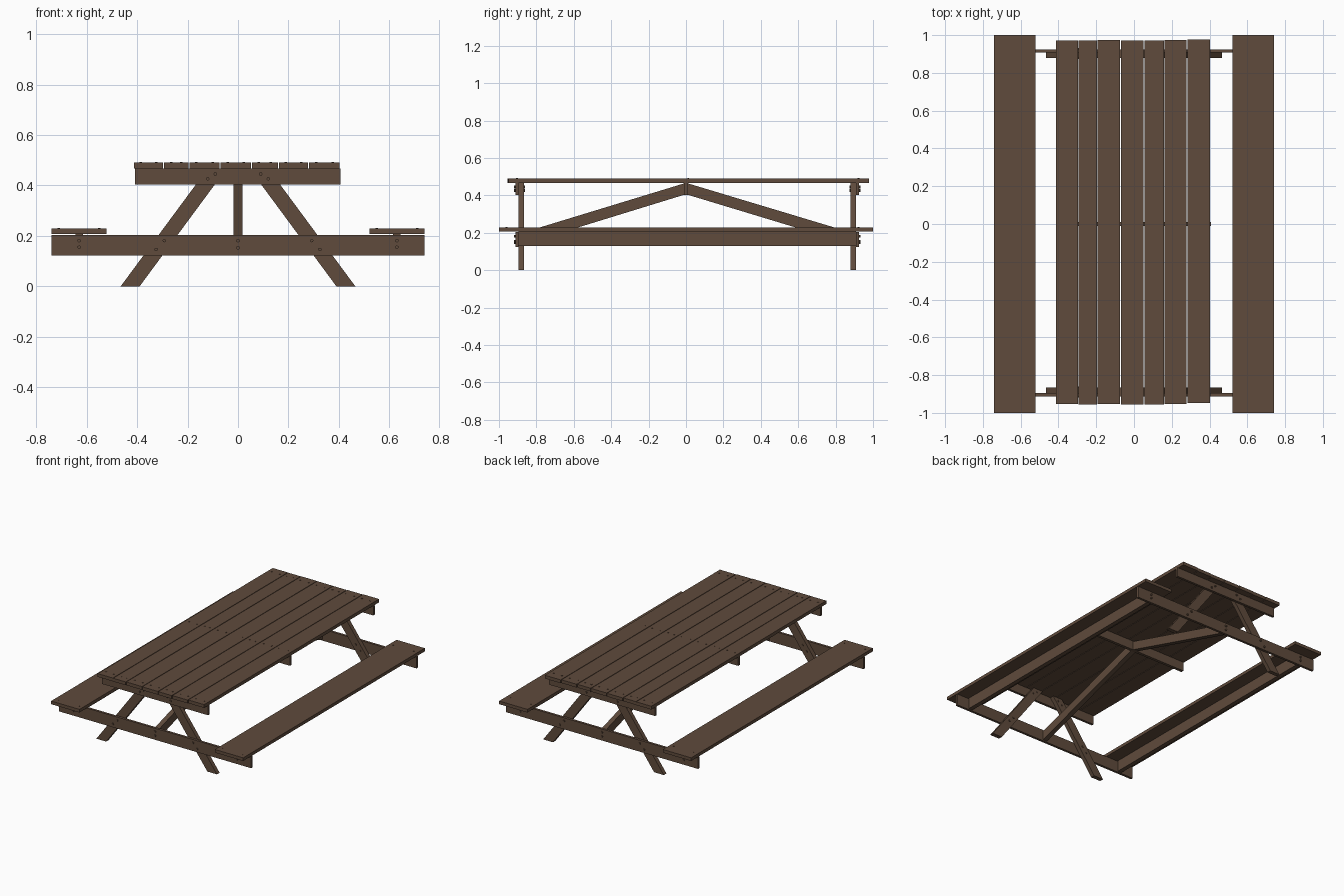
import bpy
import bmesh
import random
from mathutils import Matrix, Vector

random.seed(4)
cube = bpy.data.objects.get("Cube")
if cube:
    bpy.data.objects.remove(cube, do_unlink=True)

# One stained-wood colour for everything
wood = bpy.data.materials.new("dark_brown_wood")
wood.use_nodes = True
colour = (0.115, 0.070, 0.045, 1)
wood.diffuse_color = colour
bsdf = wood.node_tree.nodes["Principled BSDF"]
bsdf.inputs["Base Color"].default_value = colour
bsdf.inputs["Roughness"].default_value = 0.8


def finish(name, bm):
    bmesh.ops.recalc_face_normals(bm, faces=bm.faces)
    mesh = bpy.data.meshes.new(name)
    bm.to_mesh(mesh)
    bm.free()
    mesh.materials.append(wood)
    obj = bpy.data.objects.new(name, mesh)
    bpy.context.collection.objects.link(obj)
    return obj


def board(name, x, y, z):
    """Box given by its (low, high) range on each axis."""
    bm = bmesh.new()
    bmesh.ops.create_cube(bm, size=1)
    lows, highs = Vector((x[0], y[0], z[0])), Vector((x[1], y[1], z[1]))
    bmesh.ops.scale(bm, vec=highs - lows, verts=bm.verts)
    bmesh.ops.translate(bm, vec=(lows + highs) / 2, verts=bm.verts)
    return finish(name, bm)


def slab(name, outline, thickness):
    """Closed outline swept along a thickness vector."""
    bm = bmesh.new()
    face = bm.faces.new([bm.verts.new(p) for p in outline])
    swept = bmesh.ops.extrude_face_region(bm, geom=[face])["geom"]
    bmesh.ops.translate(bm, vec=thickness,
                        verts=[v for v in swept if isinstance(v, bmesh.types.BMVert)])
    return finish(name, bm)


def pins(name, centres, radius, length, along_y):
    """A set of short round bolts or screw heads in one object."""
    bm = bmesh.new()
    turn = Matrix.Rotation(1.5708, 4, "X") if along_y else Matrix()
    for c in centres:
        bmesh.ops.create_cone(bm, cap_ends=True, segments=8, radius1=radius,
                              radius2=radius, depth=length,
                              matrix=Matrix.Translation(c) @ turn)
    return finish(name, bm)


# Tabletop planks, with slightly uneven ends
edges = [-0.415, -0.295, -0.195, -0.071, 0.053, 0.160, 0.280, 0.405]
screws = []
for i, (a, b) in enumerate(zip(edges, edges[1:])):
    slip = random.uniform(-0.004, 0.004)
    board(f"top_plank_{i + 1}", (a + 0.002, b - 0.002),
          (-0.952 + slip, 0.974 + slip), (0.467, 0.490))
    for y in (-0.903, 0.012, 0.922):
        screws += [(a + 0.03, y, 0.489), (b - 0.03, y, 0.489)]
pins("top_screws", screws, 0.005, 0.007, False)

# Benches with a stiffening apron below each
for side, s in (("right", -1), ("left", 1)):
    board(f"{side}_bench", sorted((s * 0.522, s * 0.74)), (-1, 1), (0.207, 0.229))
    board(f"{side}_bench_apron", (s * 0.63 - 0.015, s * 0.63 + 0.015),
          (-0.895, 0.908), (0.13, 0.207))
pins("bench_screws",
     [(s * x, y, 0.228) for s in (-1, 1) for x in (0.55, 0.71) for y in (-0.96, 0.922)],
     0.005, 0.007, False)

# End frames: inner y of the beam, outward direction
bolt_spots = [(0.63, 0.155), (0.63, 0.181), (0.325, 0.146), (0.292, 0.181),
              (0.12, 0.426), (0.09, 0.445)]
for end, y, out in (("front", -0.895, -1), ("back", 0.908, 1)):
    span = sorted((y, y + out * 0.017))
    board(f"{end}_seat_beam", (-0.74, 0.74), span, (0.123, 0.203))
    board(f"{end}_top_batten", (-0.409, 0.407), span, (0.403, 0.467))
    for side, s in (("right", -1), ("left", 1)):
        profile = [(0.465, 0), (0.39, 0), (0.045, 0.467), (0.12, 0.467)]
        slab(f"{end}_{side}_leg", [(s * x, y, z) for x, z in profile],
             (0, -out * 0.029, 0))
    spots = [(s * x, z) for s in (-1, 1) for x, z in bolt_spots]
    spots += [(0, 0.152), (0, 0.181)]
    pins(f"{end}_bolts", [(x, y - out * 0.005, z) for x, z in spots],
         0.007, 0.058, True)

# Middle batten and the diagonal braces rising to it
board("middle_batten", (-0.409, 0.407), (-0.01, 0.01), (0.403, 0.467))
for end, y in (("front", -0.895), ("back", 0.908)):
    near = 0.01 if y > 0 else -0.01
    outline = [(near, 0.403), (near, 0.464), (y, 0.194), (y, 0.131)]
    slab(f"{end}_brace", [(-0.017, a, z) for a, z in outline], (0.034, 0, 0))
